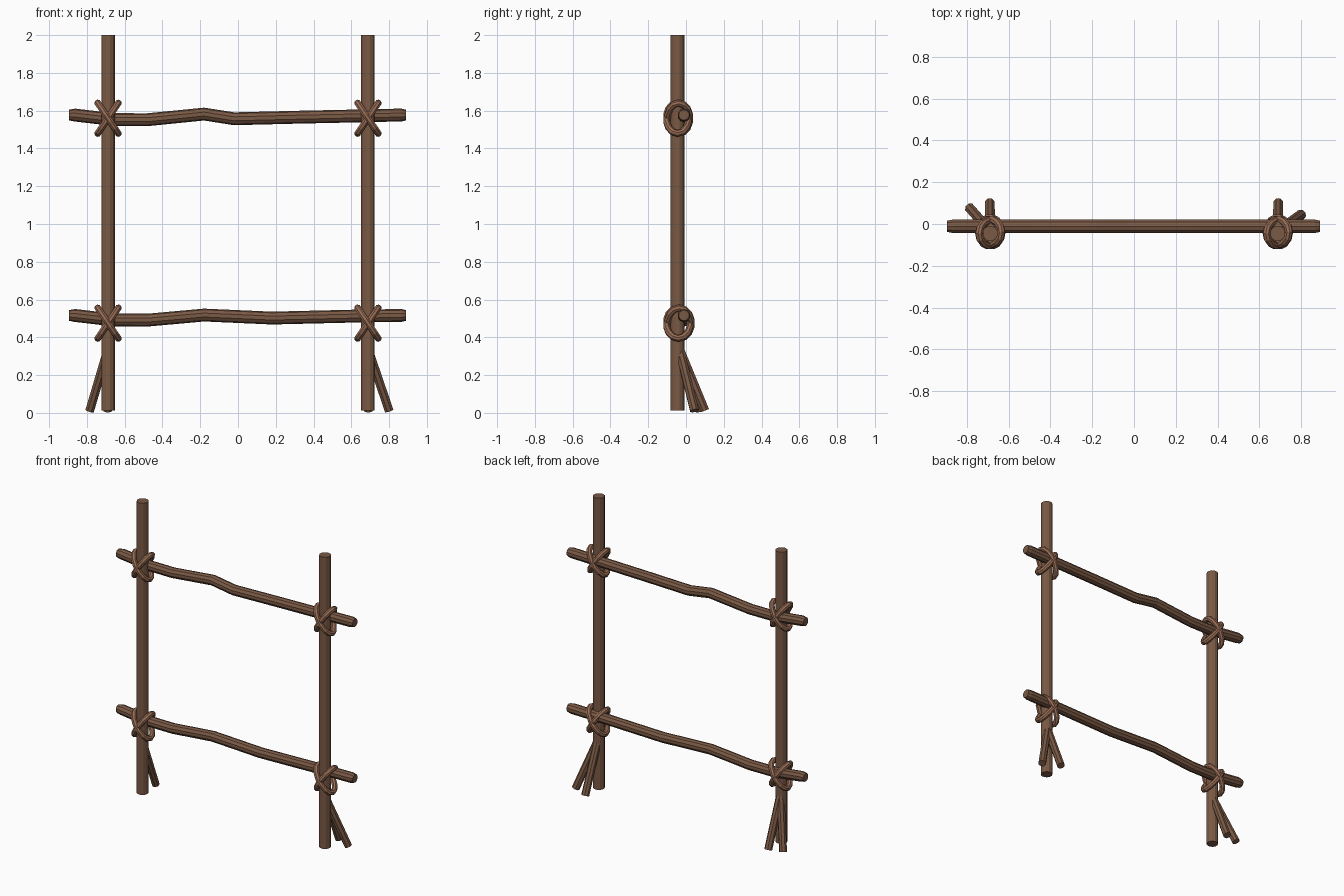
import bpy, bmesh, math
from mathutils import Vector, Matrix

if "Cube" in bpy.data.objects:
    bpy.data.objects.remove(bpy.data.objects["Cube"])


def material(name, rgb):
    m = bpy.data.materials.new(name)
    m.diffuse_color = (*rgb, 1)
    m.use_nodes = True
    m.node_tree.nodes["Principled BSDF"].inputs["Base Color"].default_value = m.diffuse_color
    return m


WOOD = material("brown wood", (0.195, 0.100, 0.059))
ROPE = material("light rope", (0.31, 0.15, 0.088))


def sweep(name, path, radii, sides, mat, closed=False, side_axis=None):
    """Sweep a round section along a path; closed paths become rings."""
    bm = bmesh.new()
    pts = [Vector(p) for p in path]
    n = len(pts)
    rings = []
    for i, p in enumerate(pts):
        a = pts[i - 1] if (closed or i > 0) else p
        b = pts[(i + 1) % n] if (closed or i < n - 1) else p
        t = (b - a).normalized()
        u = Vector(side_axis) if side_axis else Vector((0, 1, 0))
        u = (u - t * u.dot(t)).normalized()
        v = t.cross(u)
        ring = []
        for k in range(sides):
            w = 2 * math.pi * (k + 0.5) / sides
            ring.append(bm.verts.new(p + (u * math.cos(w) + v * math.sin(w)) * radii[i]))
        rings.append(ring)
    for i in range(n if closed else n - 1):
        r, s = rings[i], rings[(i + 1) % n]
        for k in range(sides):
            j = (k + 1) % sides
            bm.faces.new((r[k], r[j], s[j], s[k]))
    if not closed:
        bm.faces.new(rings[0])
        bm.faces.new(rings[-1])
    bmesh.ops.recalc_face_normals(bm, faces=bm.faces)
    me = bpy.data.meshes.new(name)
    bm.to_mesh(me)
    bm.free()
    me.materials.append(mat)
    ob = bpy.data.objects.new(name, me)
    bpy.context.collection.objects.link(ob)
    return ob


POST_X, POST_Y = 0.688, -0.045

# Upright posts
for side, sx in (("left", -1), ("right", 1)):
    x = sx * POST_X
    sweep(side + "_post", [(x, POST_Y, 0.012), (x, POST_Y, 2.0)], [0.037] * 2, 12, WOOD)

# Crooked rails with tapered ends
rails = {
    "upper_rail": [(-0.895, 1.577), (-0.865, 1.577), (-0.66, 1.553), (-0.48, 1.552), (-0.18, 1.582),
                   (-0.02, 1.557), (0.3, 1.565), (0.865, 1.577), (0.89, 1.577)],
    "lower_rail": [(-0.895, 0.516), (-0.865, 0.516), (-0.66, 0.492), (-0.48, 0.491), (-0.18, 0.518),
                   (0.18, 0.502), (0.6, 0.512), (0.865, 0.516), (0.89, 0.516)],
}
for name, path in rails.items():
    radii = [0.028] + [0.034] * (len(path) - 2) + [0.028]
    sweep(name, [(x, -0.011, z) for x, z in path], radii, 10, WOOD)

# Crossed rope lashings: two tilted oval rings at each joint
for level, z, semi_y, cy in (("upper", 1.56, 0.060, -0.042), ("lower", 0.475, 0.064, -0.038)):
    for side, sx in (("left", -1), ("right", 1)):
        for label, tilt in (("a", 1), ("b", -1)):
            ang = tilt * math.radians(56)
            along = Vector((math.cos(ang), 0, math.sin(ang)))
            c = Vector((sx * POST_X, cy + 0.003 * tilt, z))
            ring = [c + along * 0.097 * math.cos(w) + Vector((0, semi_y * math.sin(w), 0))
                    for w in (2 * math.pi * i / 14 for i in range(14))]
            normal = along.cross(Vector((0, 1, 0)))
            sweep(f"{level}_{side}_lashing_{label}", ring, [0.0185] * 14, 8, ROPE,
                  closed=True, side_axis=normal)

# Splayed support sticks at the foot of each post
for side, sx, ends in (("left", -1, [(-0.785, 0.075), (-0.69, 0.1)]),
                       ("right", 1, [(0.80, 0.045), (0.69, 0.1)])):
    for i, (x, y) in enumerate(ends):
        sweep(f"{side}_foot_stick_{i + 1}",
              [(sx * POST_X, -0.035, 0.34), (x, y, 0.012)], [0.025] * 2, 8, WOOD)
